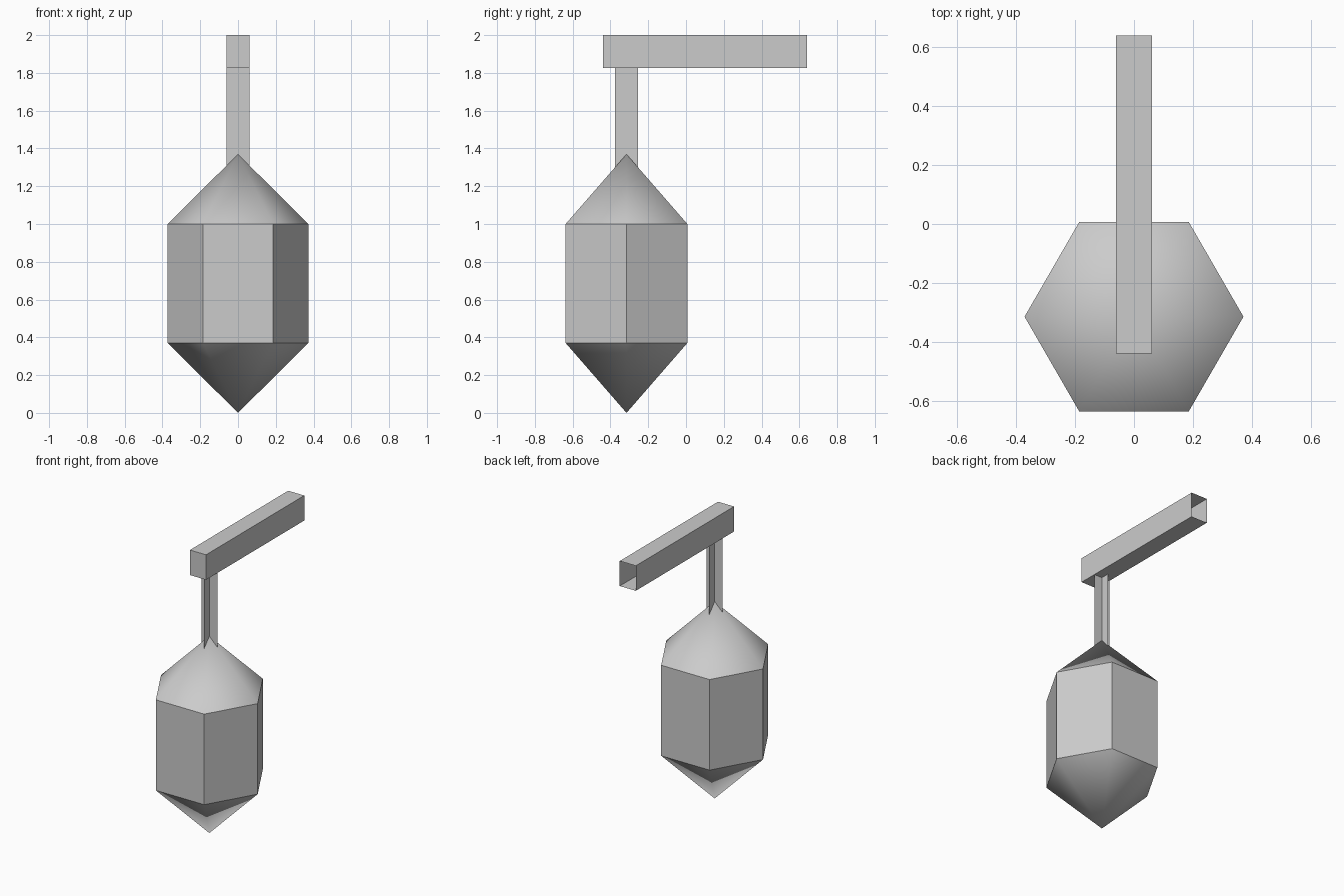
import bpy, bmesh, math
from mathutils import Matrix, Vector

old = bpy.data.objects.get("Cube")
if old:
    bpy.data.objects.remove(old, do_unlink=True)

grey = bpy.data.materials.new("light_grey")
grey.use_nodes = True
GREY = (0.6, 0.6, 0.6, 1)
grey.diffuse_color = GREY
grey.node_tree.nodes["Principled BSDF"].inputs["Base Color"].default_value = GREY

LAMP_Y = -0.315   # axis of the hanging lantern
RADIUS = 0.372
LOW, HIGH = 0.37, 1.0
TOP = 1.37
BAR_LOW = 1.826


def finish(name, bm, smooth=False):
    mesh = bpy.data.meshes.new(name)
    for f in bm.faces:
        f.smooth = smooth
    bm.to_mesh(mesh)
    bm.free()
    mesh.materials.append(grey)
    obj = bpy.data.objects.new(name, mesh)
    bpy.context.collection.objects.link(obj)
    return obj


def hexagon(bm, z):
    return [bm.verts.new((RADIUS * math.cos(math.radians(60 * i)),
                          LAMP_Y + RADIUS * math.sin(math.radians(60 * i)), z))
            for i in range(6)]


def lantern_point(name, rim_z, tip_z):
    """Six-sided smooth pyramid closing one end of the lantern."""
    bm = bmesh.new()
    rim = hexagon(bm, rim_z)
    tip = bm.verts.new((0, LAMP_Y, tip_z))
    for i in range(6):
        bm.faces.new((rim[i], rim[(i + 1) % 6], tip))
    bmesh.ops.recalc_face_normals(bm, faces=bm.faces)
    if (bm.faces[:][0].normal.z > 0) != (tip_z > rim_z):
        bmesh.ops.reverse_faces(bm, faces=bm.faces)
    return finish(name, bm, smooth=True)


# Lantern: flat-sided glass with a pointed roof and base
bm = bmesh.new()
low, high = hexagon(bm, LOW), hexagon(bm, HIGH)
for i in range(6):
    j = (i + 1) % 6
    bm.faces.new((low[i], low[j], high[j], high[i]))
finish("lantern_body", bm)
lantern_point("lantern_roof", HIGH, TOP)
lantern_point("lantern_base", LOW, 0)

# Hanger: two thin vertical sheets that cross
bm = bmesh.new()
for side in (Vector((0.061, 0, 0)), Vector((0, 0.061, 0))):
    a, b = Vector((0, LAMP_Y, 1.28)), Vector((0, LAMP_Y, BAR_LOW))
    bm.faces.new([bm.verts.new(p) for p in (a - side, a + side, b + side, b - side)])
finish("hanger", bm)

# Support bar: square beam, open at the wall end
bm = bmesh.new()
bmesh.ops.create_cube(bm, size=1, matrix=Matrix.Translation((0, 0.1, (BAR_LOW + 2) / 2))
                      @ Matrix.Diagonal((0.124, 1.08, 2 - BAR_LOW, 1)))
bmesh.ops.delete(bm, geom=[f for f in bm.faces if f.normal.y > 0.9], context='FACES_ONLY')
finish("support_bar", bm)
